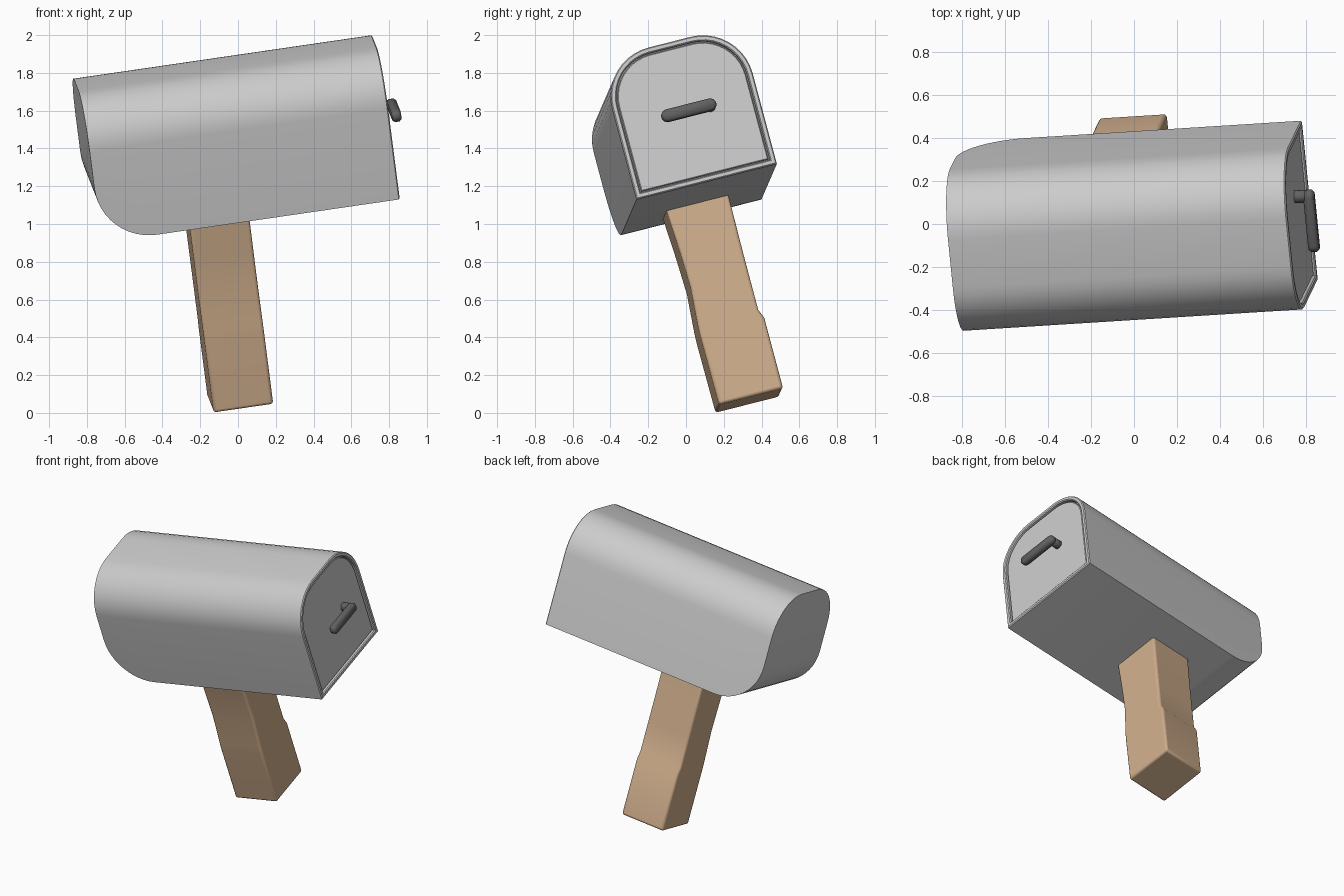
import bpy, bmesh, math
from mathutils import Matrix, Vector

if "Cube" in bpy.data.objects:
    bpy.data.objects.remove(bpy.data.objects["Cube"])

# Tilted local frame: u = along the box, v = across, w = up; origin = front bottom edge centre
U = Vector((1, 0.063, 0.1456)).normalized()
W = Vector((-0.13, -0.267, 1))
W = (W - U * W.dot(U)).normalized()
V = W.cross(U)
ORIGIN = Vector((0.82, 0.11, 1.225))
FRAME = Matrix((U, V, W)).transposed().to_4x4()
FRAME.translation = ORIGIN


def material(name, rgb):
    m = bpy.data.materials.new(name)
    m.diffuse_color = (*rgb, 1)
    m.use_nodes = True
    m.node_tree.nodes["Principled BSDF"].inputs["Base Color"].default_value = m.diffuse_color
    return m


def finish(bm, name, mat=None, bevel=0, angle=35):
    bmesh.ops.recalc_face_normals(bm, faces=bm.faces)
    bm.transform(FRAME)
    me = bpy.data.meshes.new(name)
    bm.to_mesh(me)
    bm.free()
    ob = bpy.data.objects.new(name, me)
    bpy.context.collection.objects.link(ob)
    if mat:
        me.materials.append(mat)
    if bevel:
        b = ob.modifiers.new("bevel", 'BEVEL')
        b.width, b.segments, b.limit_method = bevel, 3, 'ANGLE'
    bpy.ops.object.select_all(action='DESELECT')
    ob.select_set(True)
    bpy.context.view_layer.objects.active = ob
    bpy.ops.object.shade_smooth_by_angle(angle=math.radians(angle))
    return ob


def loft(rings):
    """Bridge equal-length rings of points and cap both ends."""
    bm = bmesh.new()
    loops = [[bm.verts.new(p) for p in r] for r in rings]
    for a, b in zip(loops, loops[1:]):
        n = len(a)
        for i in range(n):
            j = (i + 1) % n
            bm.faces.new((a[i], a[j], b[j], b[i]))
    bm.faces.new(loops[0])
    bm.faces.new(loops[-1])
    return bm


HALF, HIGH, R = 0.385, 0.77, 0.27


def arch(u, inset=0.0, floor=0.0):
    """Arched box outline: square at the bottom, rounded at the top."""
    h, r, steps = HALF - inset, R - inset, 10
    right = [(h, inset)]
    for i in range(steps + 1):
        t = math.pi / 2 * i / steps
        right.append((HALF - R + r * math.cos(t), HIGH - R + r * math.sin(t)))
    pts = right + [(-a, b) for a, b in reversed(right)]
    return [(u, a, max(b, floor)) for a, b in pts]


# Box: rounded lower back edge, straight body, raised rim round the door opening
BACK, CURVE = -1.6, 0.30
rings = []
for i in range(13):
    t = math.pi / 2 * i / 12
    rings.append(arch(BACK + CURVE * (1 - math.cos(t)), 0, CURVE * (1 - math.sin(t))))
rings += [arch(-0.006), arch(0, 0.006), arch(0, 0.024), arch(-0.006, 0.03), arch(-0.03, 0.03)]
finish(loft(rings), "mailbox_body")

# Door panel set just inside the rim
finish(loft([arch(-0.04, 0.036), arch(-0.017, 0.036), arch(-0.012, 0.041)]), "door")

# Handle: flat capsule bar joined to the door by one arm
dark = material("dark_metal", (0.12, 0.12, 0.12))


def capsule(u0, u1, v0, v1, w, r):
    """Stadium outline in the v-w plane, given thickness along u."""
    def ring(u, rad):
        pts = []
        for c, start in ((v1 - r, -90), (v0 + r, 90)):
            for k in range(9):
                t = math.radians(start + k * 22.5)
                pts.append((u, c + rad * math.cos(t), w + rad * math.sin(t)))
        return pts
    e = 0.012
    return loft([ring(u0, r - e), ring(u0 + e, r), ring(u1 - e, r), ring(u1, r - e)])


finish(capsule(0.03, 0.08, -0.15, 0.15, 0.385, 0.033), "handle_bar", dark, angle=60)
finish(capsule(-0.03, 0.05, 0.09, 0.15, 0.385, 0.029), "handle_arm", dark, angle=60)

# Post: timber with a thicker foot on the back side
wood = material("wood", (0.62, 0.42, 0.26))
sections = [(-1.07, -0.165, 0.187), (-0.68, -0.167, 0.187), (-0.63, -0.165, 0.167),
            (-0.42, -0.15, 0.167), (-0.22, -0.157, 0.168), (0.05, -0.172, 0.172)]
rings = [[(-1.11, v0, w), (-0.79, v0, w), (-0.79, v1, w), (-1.11, v1, w)]
         for w, v0, v1 in sections]
finish(loft(rings), "post", wood, bevel=0.015)
